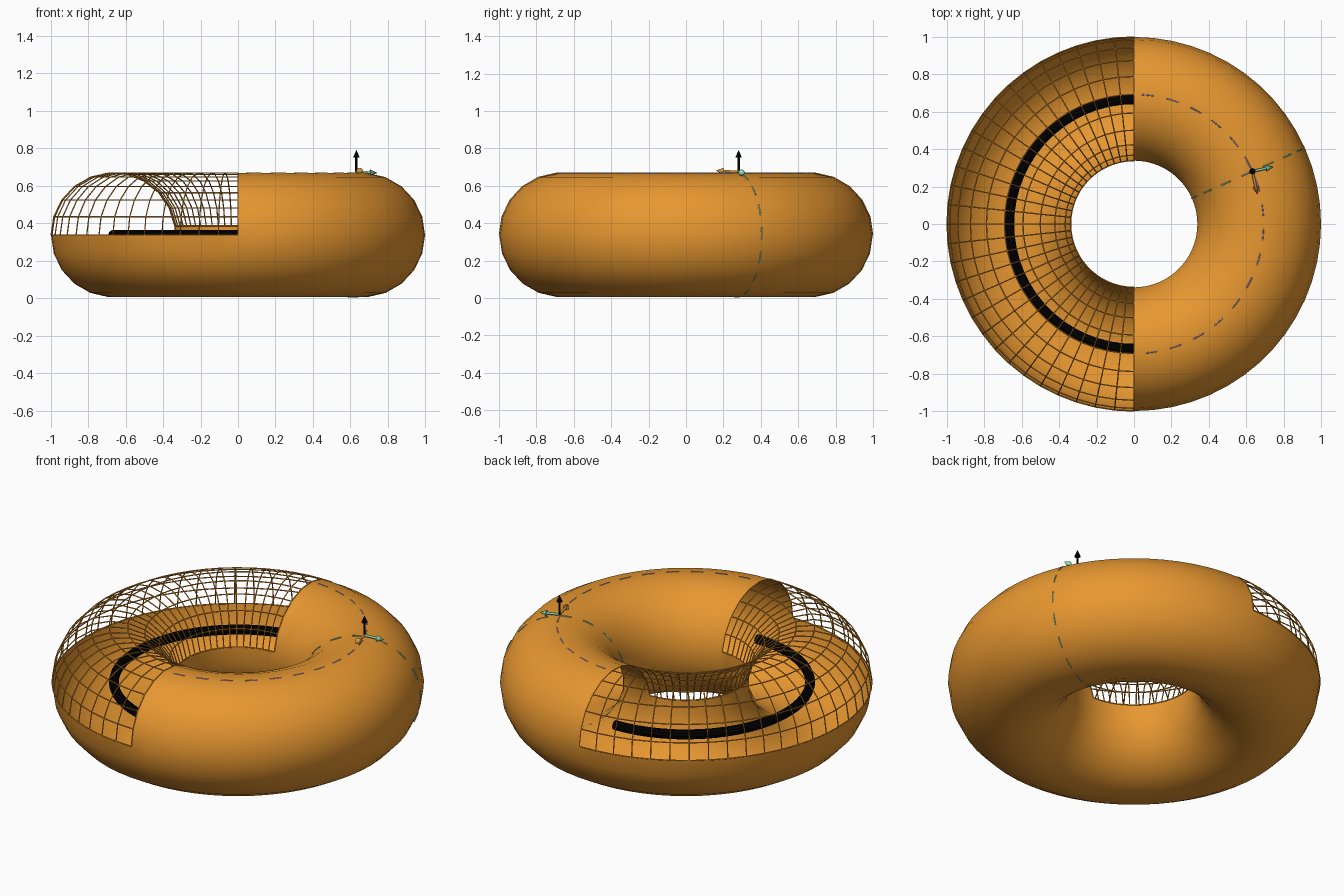
import bpy, bmesh
from math import cos, sin, radians, tau
from mathutils import Vector

cube = bpy.data.objects.get("Cube")
if cube:
    bpy.data.objects.remove(cube)

MAJOR, MINOR, MID = 0.6665, 0.332, 0.337
AROUND, SIDES = 60, 21
OPEN_ROWS = 10          # rows of the cross-section left open on the cut half


def material(name, color):
    m = bpy.data.materials.new(name)
    m.use_nodes = True
    m.diffuse_color = (*color, 1)
    m.node_tree.nodes["Principled BSDF"].inputs["Base Color"].default_value = (*color, 1)
    return m


orange = material("orange", (0.80, 0.31, 0.03))
black = material("black", (0, 0, 0))
lavender = material("lavender", (0.46, 0.36, 0.72))
mint = material("light green", (0.28, 0.74, 0.42))
amber = material("amber", (0.72, 0.31, 0.05))


def ring_point(u, v, r=MINOR):
    """Point on the ring: u runs around the hole, v around the section."""
    d = MAJOR + r * cos(v)
    return Vector((d * cos(u), d * sin(u), MID + r * sin(v)))


def u_at(i):
    return tau * i / AROUND


def v_at(j):
    return tau * j / SIDES


def tubes(name, paths, radius, mat, res=1):
    """One mesh object made of round tubes along several paths."""
    curve = bpy.data.curves.new(name, "CURVE")
    curve.dimensions = "3D"
    curve.bevel_depth = radius
    curve.bevel_resolution = res
    curve.use_fill_caps = True
    for path in paths:
        spline = curve.splines.new("POLY")
        spline.points.add(len(path) - 1)
        for point, co in zip(spline.points, path):
            point.co = (*co, 1)
    obj = bpy.data.objects.new(name, curve)
    bpy.context.collection.objects.link(obj)
    curve.materials.append(mat)
    bpy.ops.object.select_all(action="DESELECT")
    obj.select_set(True)
    bpy.context.view_layer.objects.active = obj
    bpy.ops.object.convert(target="MESH")


# Ring shell with the upper part of the -x half left open
bm = bmesh.new()
grid = [[bm.verts.new(ring_point(u_at(i), v_at(j))) for j in range(SIDES)]
        for i in range(AROUND)]
for i in range(AROUND):
    cut_half = AROUND // 4 <= i < 3 * AROUND // 4
    for j in range(SIDES):
        if cut_half and j < OPEN_ROWS:
            continue
        a, b = grid[i], grid[(i + 1) % AROUND]
        k = (j + 1) % SIDES
        bm.faces.new((a[j], b[j], b[k], a[k])).smooth = True
mesh = bpy.data.meshes.new("ring_shell")
bm.to_mesh(mesh)
bm.free()
mesh.materials.append(orange)
shell = bpy.data.objects.new("ring_shell", mesh)
bpy.context.collection.objects.link(shell)

# Wire cage over the open part
cut = range(AROUND // 4, 3 * AROUND // 4 + 1)
rows = range(OPEN_ROWS + 1)
cage = [[ring_point(u_at(i), v_at(j)) for j in rows] for i in cut]
cage += [[ring_point(u_at(i), v_at(j)) for i in cut] for j in rows]
tubes("wire_cage", cage, 0.0033, orange)

# Black core along the middle of the open half
tubes("core_line", [[ring_point(u_at(i), 0, 0) for i in cut]], 0.027, black, 3)
bpy.ops.object.shade_smooth_by_angle()


# Dashed guide lines on the closed half
def dashes(func, start, end, count, fill=0.5, steps=4):
    step = (end - start) / count
    return [[func(start + step * (n + fill * s / steps)) for s in range(steps + 1)]
            for n in range(count)]


mark_u, mark_v = u_at(4), v_at(5)
tubes("long_dashes", dashes(lambda u: ring_point(u, mark_v, MINOR - 0.001),
                            radians(-85), radians(92), 16), 0.0035, lavender)
tubes("section_dashes", dashes(lambda v: ring_point(mark_u, v, MINOR - 0.001),
                               mark_v, mark_v + tau, 16), 0.0035, mint)


# Three direction arrows standing on the crossing of the guide lines
def arrow(name, start, direction, length, mat):
    direction = direction.normalized()
    head = 0.04
    tubes(name + "_shaft", [[start, start + direction * (length - head)]], 0.007, mat)
    bpy.ops.mesh.primitive_cone_add(
        vertices=16, radius1=0.017, depth=head,
        location=start + direction * (length - head / 2),
        rotation=direction.to_track_quat("Z", "Y").to_euler())
    cone = bpy.context.object
    cone.name = name + "_head"
    cone.data.materials.append(mat)
    bpy.ops.object.shade_smooth_by_angle()


origin = ring_point(mark_u, mark_v, MINOR + 0.007)
turn = radians(12)
arrow("up_arrow", origin, Vector((0, 0, 1)), 0.117, black)
arrow("outward_arrow", origin, Vector((cos(turn), sin(turn), -0.06)), 0.115, mint)
arrow("side_arrow", origin, Vector((sin(turn), -cos(turn), 0.05)), 0.125, amber)
